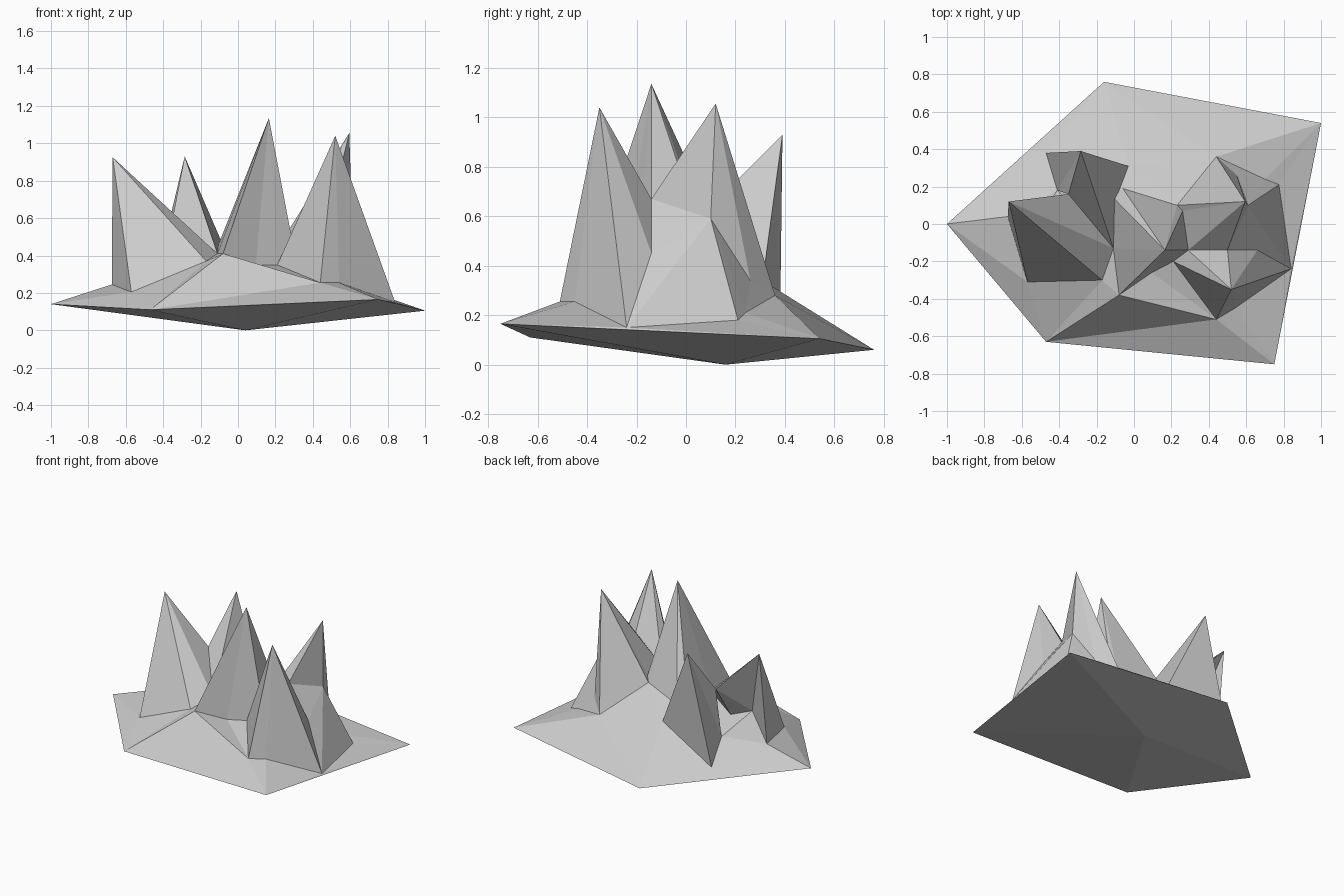
import bpy
import bmesh
from mathutils import Vector
from mathutils.geometry import delaunay_2d_cdt

if "Cube" in bpy.data.objects:
    bpy.data.objects.remove(bpy.data.objects["Cube"])


def finish(bm, name):
    bmesh.ops.recalc_face_normals(bm, faces=bm.faces)
    me = bpy.data.meshes.new(name)
    bm.to_mesh(me)
    bm.free()
    ob = bpy.data.objects.new(name, me)
    bpy.context.collection.objects.link(ob)
    return ob


def spike(name, apex, ring):
    """Faceted peak: ring of foot points fanned to an apex, closed by a buried point."""
    bm = bmesh.new()
    vs = [bm.verts.new(p) for p in ring]
    top = bm.verts.new(apex)
    mid = sum((Vector(p) for p in ring), Vector()) / len(ring)
    root = bm.verts.new((mid.x, mid.y, 0.17))
    for a, b in zip(vs, vs[1:] + vs[:1]):
        bm.faces.new((a, b, top))
        bm.faces.new((b, a, root))
    return finish(bm, name)


# Saddle points shared by neighbouring peaks
saddle_mid = (0.29, -0.14, 0.48)
saddle_back = (0.26, 0.07, 0.5)
saddle_right = (0.5, -0.14, 0.67)
ledge_right = (0.66, -0.14, 0.45)
corner_right = (0.84, -0.24, 0.15)
notch_front = (0.21, -0.2, 0.35)
notch_back = (0.23, 0.1, 0.47)
saddle_left = (-0.35, 0.16, 0.6)
valley_left = (-0.11, -0.13, 0.41)
shoulder = (0.61, 0.1, 0.59)
foot_back = (0.55, 0.26, 0.34)

# Peaks: apex and foot ring
peaks = {
    "middle_peak": ((0.165, -0.14, 1.135), [
        (-0.08, -0.38, 0.41), (0.095, -0.26, 0.35), notch_front, saddle_mid,
        saddle_back, notch_back, (-0.06, 0.19, 0.42), (-0.12, 0.15, 0.42),
        valley_left]),
    "front_right_peak": ((0.52, -0.35, 1.04), [
        notch_front, (0.44, -0.51, 0.255), (0.54, -0.45, 0.255), corner_right,
        ledge_right, saddle_right, saddle_mid]),
    "back_right_peak": ((0.595, 0.12, 1.055), [
        saddle_mid, saddle_right, shoulder, foot_back,
        (0.44, 0.36, 0.28), notch_back, saddle_back]),
    "right_shoulder": (shoulder, [
        saddle_right, ledge_right, corner_right, (0.775, 0.21, 0.18),
        (0.7, 0.24, 0.21), foot_back]),
    "left_peak": ((-0.67, 0.12, 0.925), [
        (-0.57, -0.31, 0.205), (-0.17, -0.3, 0.37), valley_left, saddle_left,
        (-0.53, 0.0, 0.43), (-0.675, 0.04, 0.245)]),
    "back_left_peak": ((-0.285, 0.39, 0.93), [
        (-0.47, 0.38, 0.15), (-0.41, 0.18, 0.28), saddle_left, valley_left,
        (-0.03, 0.31, 0.34)]),
}
for name, (apex, ring) in peaks.items():
    spike(name, apex, ring)

# Base slab: outer rim, sloping ground up to the peak feet, shallow pointed underside
rim = [(-1, 0, 0.14), (-0.47, -0.63, 0.11), (0.75, -0.75, 0.165),
       (1, 0.54, 0.105), (-0.16, 0.76, 0.06)]
points = list(rim)
for apex, ring in peaks.values():
    points += [p for p in ring if p[2] < 0.475 and p not in points]
points = list(dict.fromkeys(points))
n = len(rim)
edges = [(i, (i + 1) % n) for i in range(n)]
out = delaunay_2d_cdt([Vector(p[:2]) for p in points], edges, [], 0, 1e-5)
bm = bmesh.new()
vs = [bm.verts.new((v.x, v.y, points[o[0]][2])) for v, o in zip(out[0], out[3])]
for f in out[2]:
    bm.faces.new([vs[i] for i in f])
keel = bm.verts.new((0.04, 0.16, 0))
for e in [e for e in bm.edges if e.is_boundary]:
    bm.faces.new((e.verts[0], e.verts[1], keel))
finish(bm, "base_slab")
